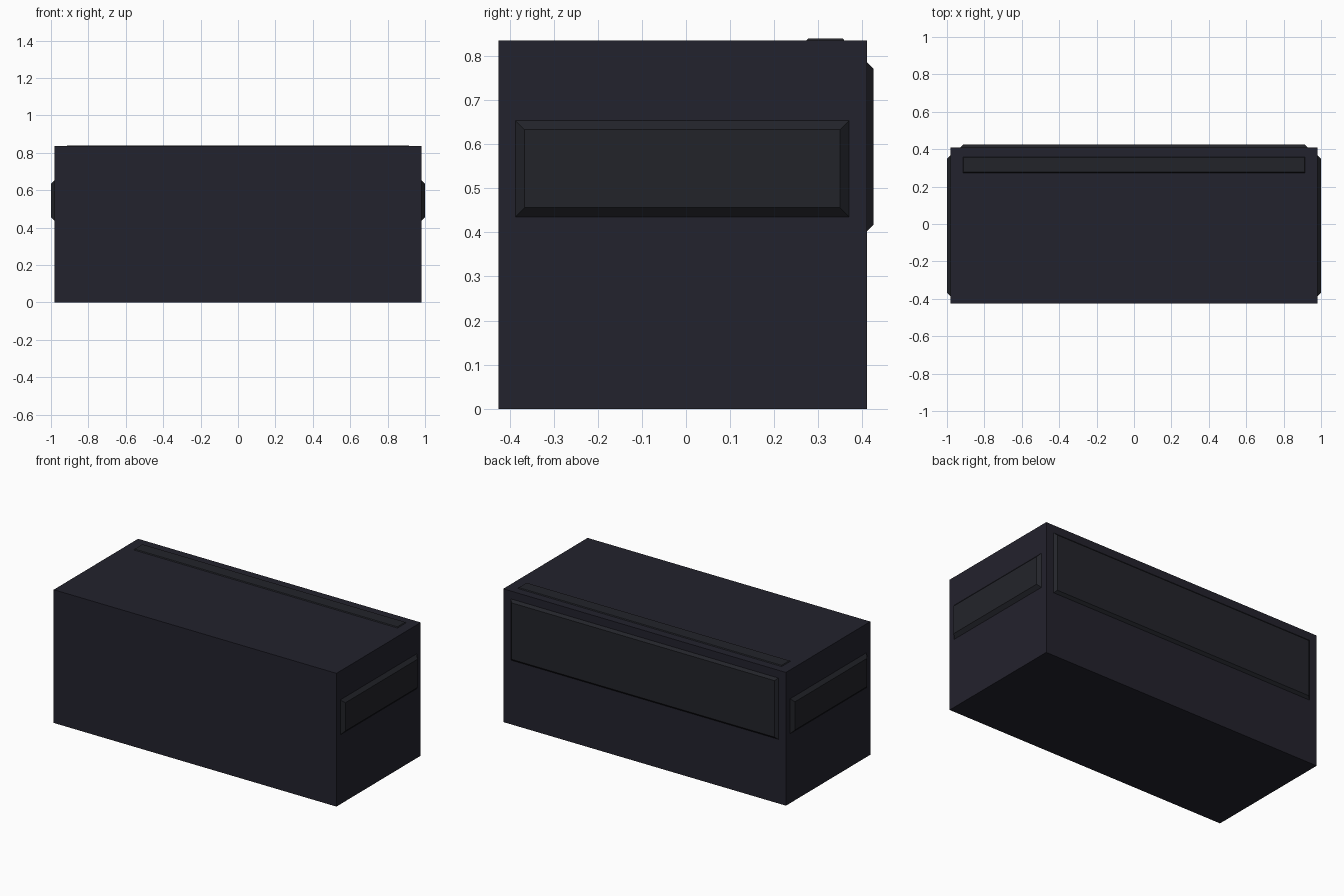
import bpy, bmesh
from mathutils import Vector

if "Cube" in bpy.data.objects:
    bpy.data.objects.remove(bpy.data.objects["Cube"])


def material(name, col):
    m = bpy.data.materials.new(name)
    m.diffuse_color = (*col, 1)
    m.use_nodes = True
    m.node_tree.nodes["Principled BSDF"].inputs["Base Color"].default_value = m.diffuse_color
    return m


shell = material("dark navy shell", (0.0165, 0.0160, 0.0260))
trim = material("charcoal trim", (0.0165, 0.0175, 0.0230))


def block(name, lo, hi, mat, axis=None, side=1, inset=0.0):
    """Box whose outer face along an axis can be shrunk into a bevelled plate."""
    lo, hi = Vector(lo), Vector(hi)
    mid = (lo + hi) / 2
    bm = bmesh.new()
    bmesh.ops.create_cube(bm, size=1)
    for v in bm.verts:
        outer = axis is not None and v.co[axis] * side > 0
        for i in range(3):
            half = (hi[i] - lo[i]) / 2
            if outer and i != axis:
                half -= inset
            v.co[i] = mid[i] + (half if v.co[i] > 0 else -half)
    me = bpy.data.meshes.new(name)
    bm.to_mesh(me)
    bm.free()
    me.materials.append(mat)
    ob = bpy.data.objects.new(name, me)
    bpy.context.collection.objects.link(ob)
    return ob


# Main box
block("body", (-0.98, -0.425, 0), (0.98, 0.41, 0.835), shell)

# Raised side panels
for s, label in ((-1, "left"), (1, "right")):
    x0, x1 = sorted((s * 0.98, s * 1.0))
    block(label + "_panel", (x0, -0.387, 0.435), (x1, 0.37, 0.654), trim, 0, s, 0.021)

# Raised back panel
block("back_panel", (-0.927, 0.41, 0.402), (0.927, 0.425, 0.786), trim, 1, 1, 0.015)

# Thin raised strip on the lid
block("top_strip", (-0.915, 0.273, 0.835), (0.915, 0.359, 0.84), trim, 2, 1, 0.004)
